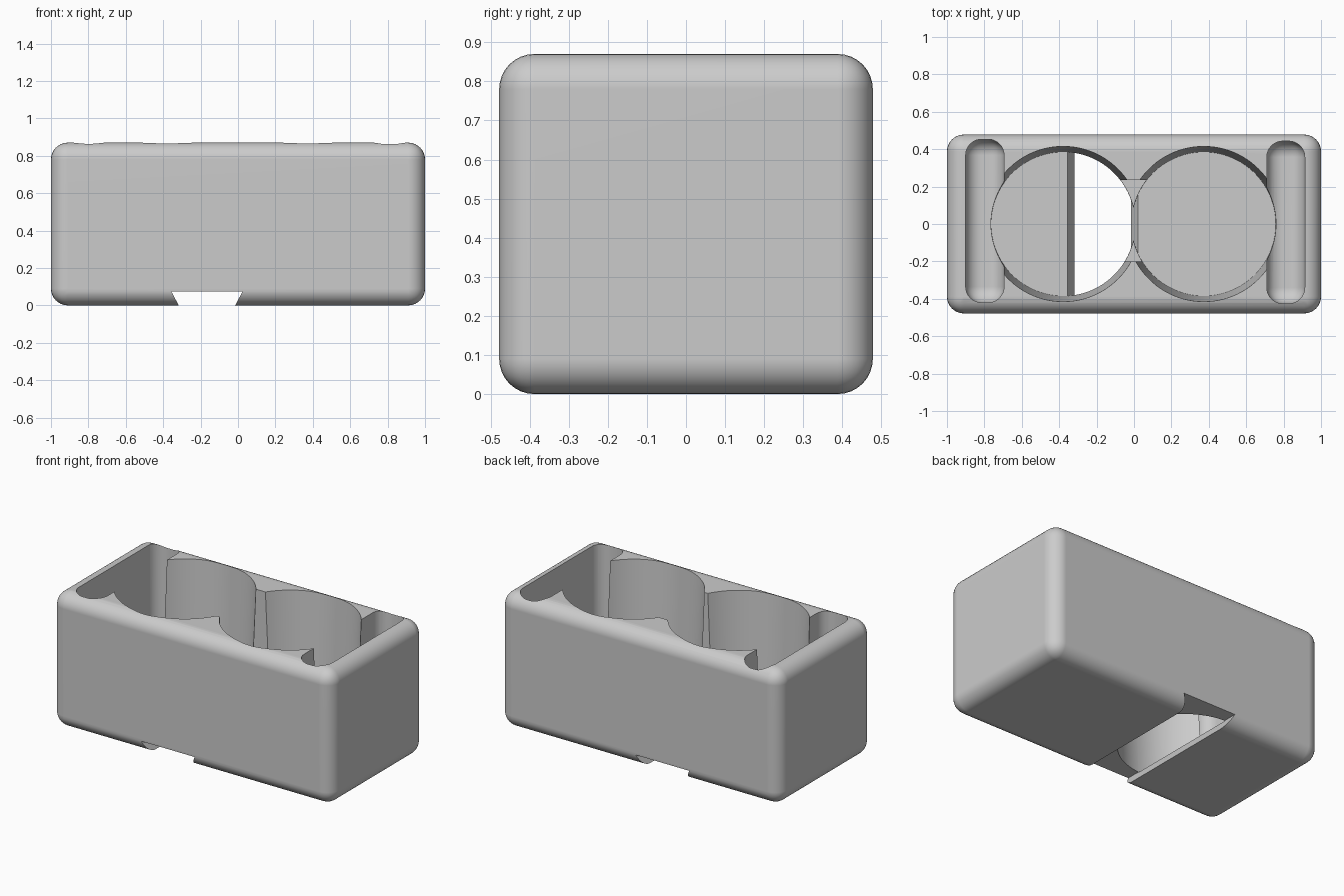
import bpy
import bmesh
from mathutils import Matrix, Vector

default = bpy.data.objects.get("Cube")
if default:
    bpy.data.objects.remove(default, do_unlink=True)

grey = bpy.data.materials.new("light grey")
grey.use_nodes = True
colour = (0.6, 0.6, 0.6, 1)
grey.diffuse_color = colour
grey.node_tree.nodes["Principled BSDF"].inputs["Base Color"].default_value = colour


def to_object(name, bm):
    bmesh.ops.recalc_face_normals(bm, faces=bm.faces)
    # A closed solid must enclose a positive volume
    if bm.calc_volume(signed=True) < 0:
        bmesh.ops.reverse_faces(bm, faces=bm.faces)
    mesh = bpy.data.meshes.new(name)
    bm.to_mesh(mesh)
    bm.free()
    mesh.materials.append(grey)
    obj = bpy.data.objects.new(name, mesh)
    bpy.context.collection.objects.link(obj)
    return obj


def block(name, low, high, radius=0):
    """Box between two corners, with all edges rounded if a radius is given."""
    low, high = Vector(low), Vector(high)
    bm = bmesh.new()
    bmesh.ops.create_cube(bm, size=1)
    bmesh.ops.scale(bm, vec=high - low, verts=bm.verts)
    bmesh.ops.translate(bm, vec=(low + high) / 2, verts=bm.verts)
    if radius:
        bmesh.ops.bevel(bm, geom=bm.edges[:], offset=radius, segments=8,
                        profile=0.5, affect='EDGES')
    return to_object(name, bm)


def cup(name, x):
    """Slightly tapered round pocket."""
    floor, top = 0.07, 0.95
    bm = bmesh.new()
    bmesh.ops.create_cone(bm, cap_ends=True, segments=96,
                          radius1=0.385, radius2=0.418, depth=top - floor,
                          matrix=Matrix.Translation((x, 0, (floor + top) / 2)))
    return to_object(name, bm)


def prism(name, outline, half_length):
    """Outline in x and z, extended along y."""
    bm = bmesh.new()
    face = bm.faces.new([bm.verts.new((x, -half_length, z)) for x, z in outline])
    extruded = bmesh.ops.extrude_face_region(bm, geom=[face], use_keep_orig=True)["geom"]
    moved = [v for v in extruded if isinstance(v, bmesh.types.BMVert)]
    bmesh.ops.translate(bm, vec=(0, 2 * half_length, 0), verts=moved)
    return to_object(name, bm)


# Rounded body
body = block("holder_body", (-1, -0.478, 0), (1, 0.478, 0.87), 0.09)

# Passage between the cups, cups, side slots and dovetail groove underneath
cutters = [
    block("passage_cutter", (-0.1, -0.2, 0.09), (0.1, 0.235, 1)),
    cup("right_cup_cutter", -0.379),
    cup("left_cup_cutter", 0.373),
    block("right_slot_cutter", (-0.9, -0.42, 0.09), (-0.695, 0.453, 1.1), 0.085),
    block("left_slot_cutter", (0.71, -0.425, 0.09), (0.913, 0.443, 1.1), 0.085),
    prism("groove_cutter", [(-0.29, -0.05), (-0.042, -0.05),
                            (0.025, 0.075), (-0.357, 0.075)], 0.6),
]
bpy.context.view_layer.objects.active = body
for cutter in cutters:
    cutter.hide_render = True
    cut = body.modifiers.new(cutter.name, 'BOOLEAN')
    cut.operation = 'DIFFERENCE'
    cut.solver = 'EXACT'
    cut.object = cutter
    bpy.ops.object.modifier_apply(modifier=cut.name)
    bpy.data.objects.remove(cutter, do_unlink=True)

# Smooth rounded edges, crisp cuts and level flat sides
bpy.ops.object.select_all(action='DESELECT')
body.select_set(True)
bpy.ops.object.shade_smooth_by_angle(angle=0.5)
level = body.modifiers.new("level_sides", 'WEIGHTED_NORMAL')
level.keep_sharp = True
